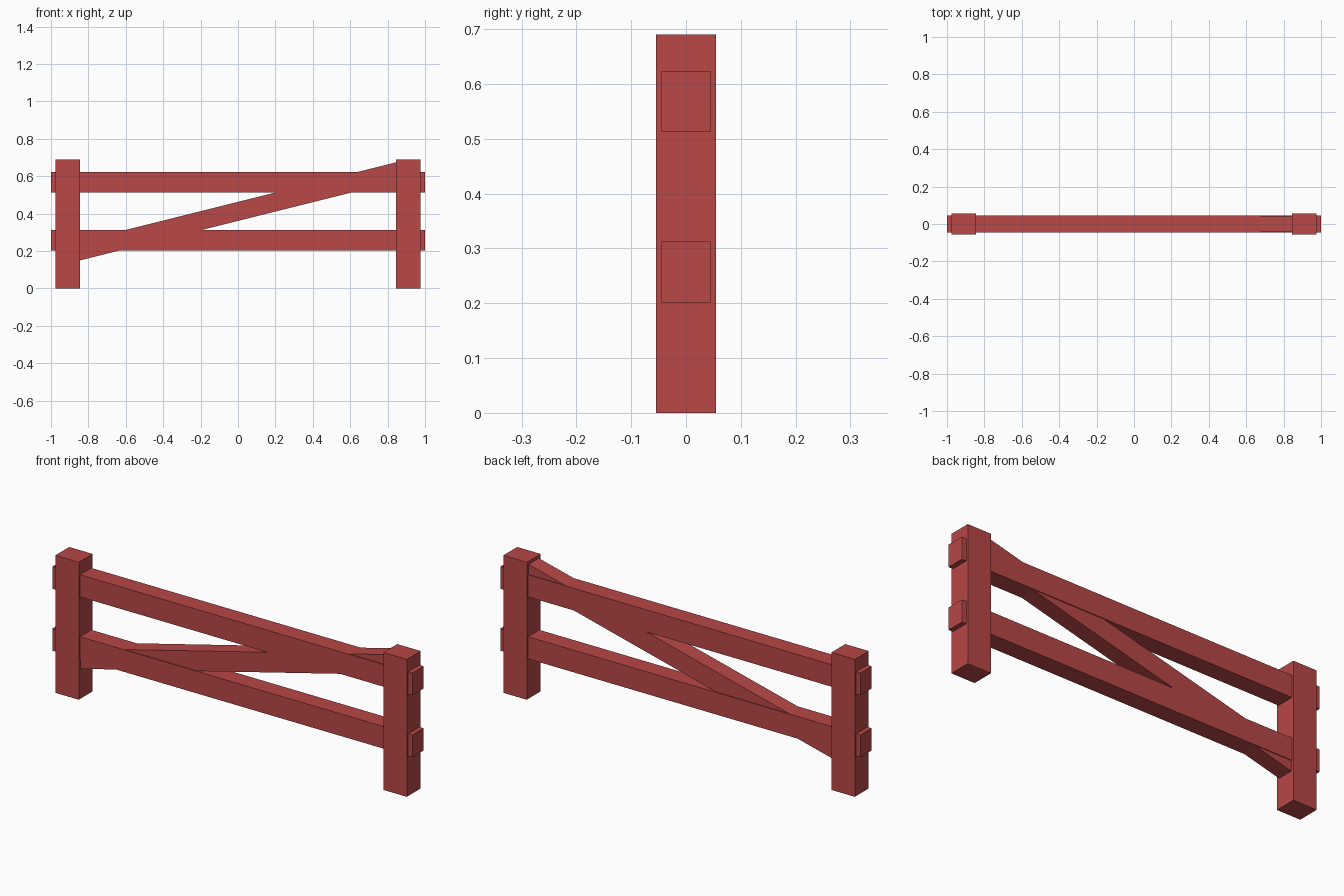
import bpy
import math

# Remove the default object only
cube = bpy.data.objects.get("Cube")
if cube:
    bpy.data.objects.remove(cube, do_unlink=True)

# Painted wood colour
paint = bpy.data.materials.new("red_paint")
paint.use_nodes = True
red = (0.48, 0.063, 0.063, 1.0)
paint.diffuse_color = red
paint.node_tree.nodes["Principled BSDF"].inputs["Base Color"].default_value = red


def beam(name, size, centre, tilt=0.0):
    """Square-cut timber, optionally tilted up towards +x."""
    bpy.ops.mesh.primitive_cube_add(size=1, location=centre)
    obj = bpy.context.object
    obj.name = name
    obj.scale = size
    bpy.ops.object.transform_apply(location=False, rotation=False, scale=True)
    obj.rotation_euler.y = -tilt
    obj.data.materials.append(paint)
    return obj


# Upright posts
POST_HEIGHT = 0.69
for side, sign in (("left", 1), ("right", -1)):
    beam(f"{side}_post", (0.13, 0.11, POST_HEIGHT), (sign * 0.911, 0, POST_HEIGHT / 2))

# Horizontal rails running through both posts
for level, height in (("lower", 0.257), ("upper", 0.568)):
    beam(f"{level}_rail", (2.0, 0.09, 0.111), (0, 0, height))

# Diagonal brace, ending inside the posts
beam("diagonal_brace", (1.85, 0.082, 0.098), (0, 0, 0.412), math.atan(0.25))
